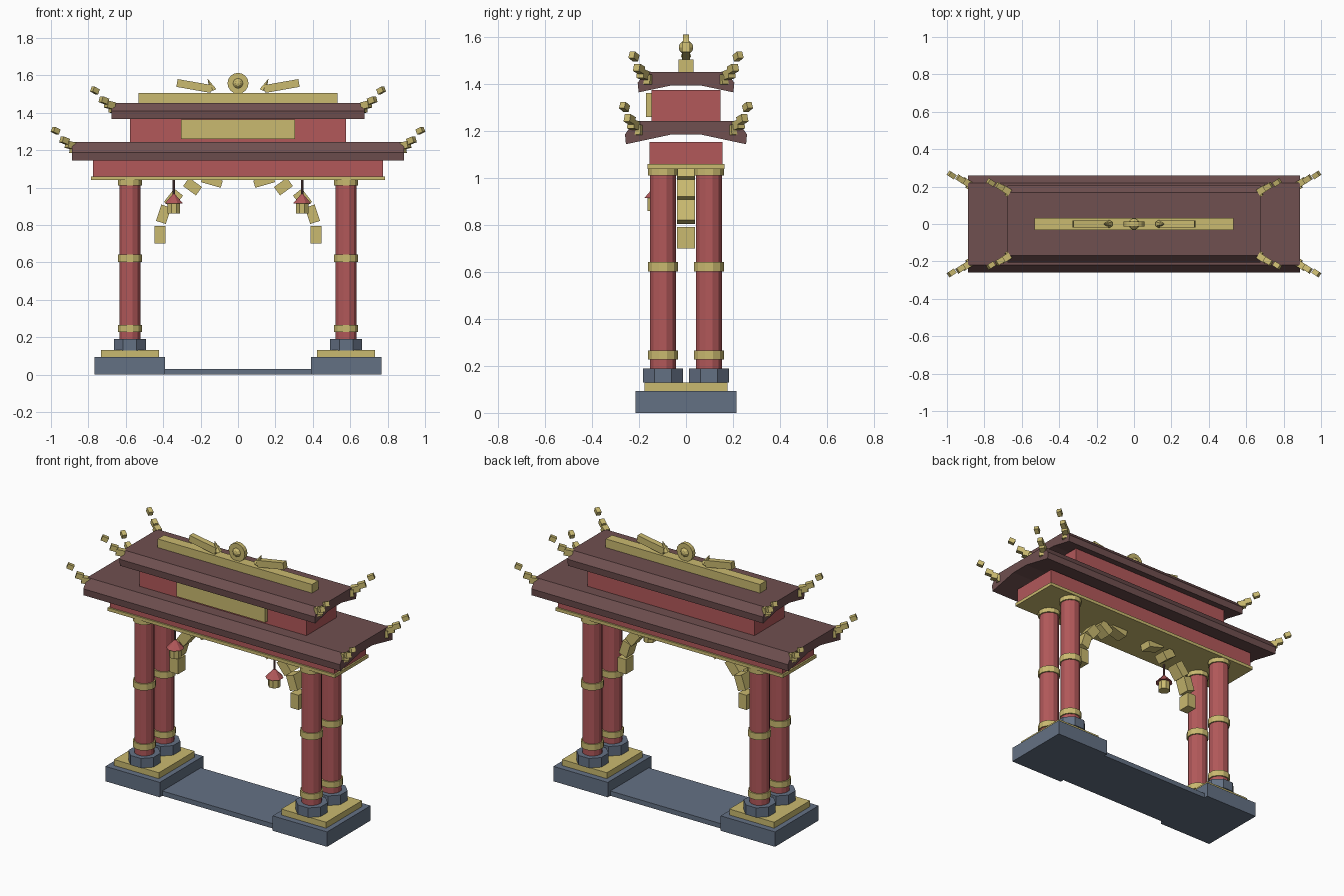
import bpy, math
from mathutils import Vector, Euler

if "Cube" in bpy.data.objects:
    bpy.data.objects.remove(bpy.data.objects["Cube"])


def material(name, rgb):
    m = bpy.data.materials.new(name)
    m.diffuse_color = (*rgb, 1)
    m.use_nodes = True
    m.node_tree.nodes["Principled BSDF"].inputs["Base Color"].default_value = m.diffuse_color
    return m


RED = material("temple red", (0.445, 0.098, 0.102))
GOLD = material("gold", (0.59, 0.491, 0.162))
SLATE = material("slate stone", (0.127, 0.165, 0.231))
BROWN = material("roof brown", (0.162, 0.08, 0.08))


def finish(name, mat):
    o = bpy.context.object
    o.name = name
    o.data.materials.append(mat)
    return o


def block(name, mat, centre, size, rot=(0, 0, 0)):
    bpy.ops.mesh.primitive_cube_add(size=1, location=centre, rotation=rot)
    bpy.context.object.scale = size
    return finish(name, mat)


def span(name, mat, x0, x1, y, z0, z1):
    """Box between x0..x1, -y..y and z0..z1."""
    return block(name, mat, ((x0 + x1) / 2, 0, (z0 + z1) / 2), (x1 - x0, 2 * y, z1 - z0))


def drum(name, mat, x, y, z0, z1, r, sides=12, r_top=None):
    """Upright prism or cone with flats facing the axes."""
    bpy.ops.mesh.primitive_cone_add(vertices=sides, radius1=r, radius2=r if r_top is None else r_top,
                                    depth=z1 - z0, location=(x, y, (z0 + z1) / 2),
                                    rotation=(0, 0, math.pi / sides))
    return finish(name, mat)


def roof(name, half_x, half_profile):
    """Extrude a mirrored y-z profile along x."""
    ring = half_profile + [(-y, z) for y, z in reversed(half_profile)]
    n = len(ring)
    verts = [(sx * half_x, y, z) for sx in (-1, 1) for y, z in ring]
    faces = [(i, (i + 1) % n, n + (i + 1) % n, n + i) for i in range(n)]
    faces += [tuple(reversed(range(n))), tuple(range(n, 2 * n))]
    me = bpy.data.meshes.new(name)
    me.from_pydata(verts, [], faces)
    me.materials.append(BROWN)
    o = bpy.data.objects.new(name, me)
    bpy.context.collection.objects.link(o)
    # consistent outward normals
    import bmesh
    bm = bmesh.new()
    bm.from_mesh(me)
    bmesh.ops.recalc_face_normals(bm, faces=bm.faces)
    bm.to_mesh(me)
    bm.free()


# ground slab between the plinths
span("threshold_slab", SLATE, -0.40, 0.40, 0.19, 0, 0.03)

# plinths and columns
for s, side in ((-1, "left"), (1, "right")):
    cx = s * 0.578
    span(f"{side}_plinth", SLATE, cx - 0.188, cx + 0.188, 0.215, 0, 0.093)
    span(f"{side}_plinth_cap", GOLD, cx - 0.155, cx + 0.155, 0.177, 0.093, 0.13)
    for y, row in ((-0.098, "front"), (0.098, "back")):
        tag = f"{row}_{side}"
        drum(f"{tag}_column_base", SLATE, cx, y, 0.13, 0.19, 0.093, 8)
        drum(f"{tag}_column", RED, cx, y, 0.19, 1.03, 0.058)
        for i, (z0, z1) in enumerate(((0.227, 0.265), (0.602, 0.642), (1.012, 1.042))):
            drum(f"{tag}_column_band_{i}", GOLD, cx, y, z0, z1, 0.066)

# lintel
span("lintel_plate", GOLD, -0.785, 0.785, 0.165, 1.04, 1.06)
span("lintel", RED, -0.775, 0.775, 0.155, 1.06, 1.155)

# roofs and the storey between them
roof("lower_roof", 0.887, [(0.06, 1.187), (0.256, 1.145), (0.26, 1.187), (0.22, 1.243)])
span("upper_storey", RED, -0.577, 0.577, 0.148, 1.24, 1.377)
block("front_plaque", GOLD, (0, -0.158, 1.312), (0.612, 0.024, 0.104))
roof("upper_roof", 0.675, [(0.06, 1.396), (0.202, 1.366), (0.206, 1.408), (0.168, 1.452)])
span("ridge_beam", GOLD, -0.533, 0.533, 0.031, 1.45, 1.506)

# ridge disc with pearl
bpy.ops.mesh.primitive_cylinder_add(vertices=16, radius=0.056, depth=0.026,
                                    location=(0, 0, 1.557), rotation=(math.pi / 2, 0, 0))
finish("ridge_disc", GOLD)
bpy.ops.mesh.primitive_uv_sphere_add(segments=8, ring_count=6, radius=0.031,
                                     location=(0, 0, 1.557), rotation=(math.pi / 2, 0, 0))
finish("ridge_pearl", GOLD)

# bracket blocks: x, z, width, height, tilt in degrees
BRACKET = [(0.417, 0.747, 0.058, 0.092, 0), (0.398, 0.857, 0.055, 0.092, 18),
           (0.345, 0.940, 0.06, 0.09, 38), (0.243, 1.005, 0.085, 0.055, 36),
           (0.140, 1.033, 0.11, 0.04, 16)]
# corner finial blocks: offset from the tip and size
FINIAL = [(0, 0, 0, 0.034), (-0.048, -0.022, -0.053, 0.038),
          (-0.080, -0.040, -0.078, 0.044), (-0.108, -0.066, -0.100, 0.05)]

for s, side in ((-1, "left"), (1, "right")):
    # ridge beasts with horns
    block(f"{side}_ridge_beast", GOLD, (s * 0.235, 0, 1.543), (0.185, 0.036, 0.042),
          (0, -s * math.radians(10), 0))
    bpy.ops.mesh.primitive_cone_add(vertices=6, radius1=0.022, radius2=0, depth=0.07,
                                    location=(s * 0.148, 0, 1.55),
                                    rotation=(0, s * math.radians(25), 0))
    finish(f"{side}_ridge_horn", GOLD)

    # arched bracket under the lintel
    for i, (x, z, w, h, a) in enumerate(BRACKET):
        block(f"{side}_bracket_{i}", GOLD, (s * x, 0, z), (w, 0.076, h),
              (0, -s * math.radians(a), 0))

    # hanging lantern on the front
    lx, ly = s * 0.343, -0.13
    drum(f"{side}_lantern_cord", BROWN, lx, ly, 0.95, 1.04, 0.006, 6)
    drum(f"{side}_lantern_roof", RED, lx, ly, 0.915, 0.965, 0.052, 8, 0.006)
    drum(f"{side}_lantern_body", GOLD, lx, ly, 0.86, 0.916, 0.036, 8)

    # stepped finials on the roof corners
    for t, row in ((-1, "front"), (1, "back")):
        for level, tip in (("lower", (0.975, 0.262, 1.304)), ("upper", (0.765, 0.222, 1.519))):
            for i, (dx, dy, dz, d) in enumerate(FINIAL):
                block(f"{level}_{row}_{side}_finial_{i}", GOLD,
                      (s * (tip[0] + dx), t * (tip[1] + dy), tip[2] + dz),
                      (d * 1.1, d * 0.8, d * 0.85),
                      (0, -s * math.radians(24 - 6 * i), s * t * math.radians(33)))
